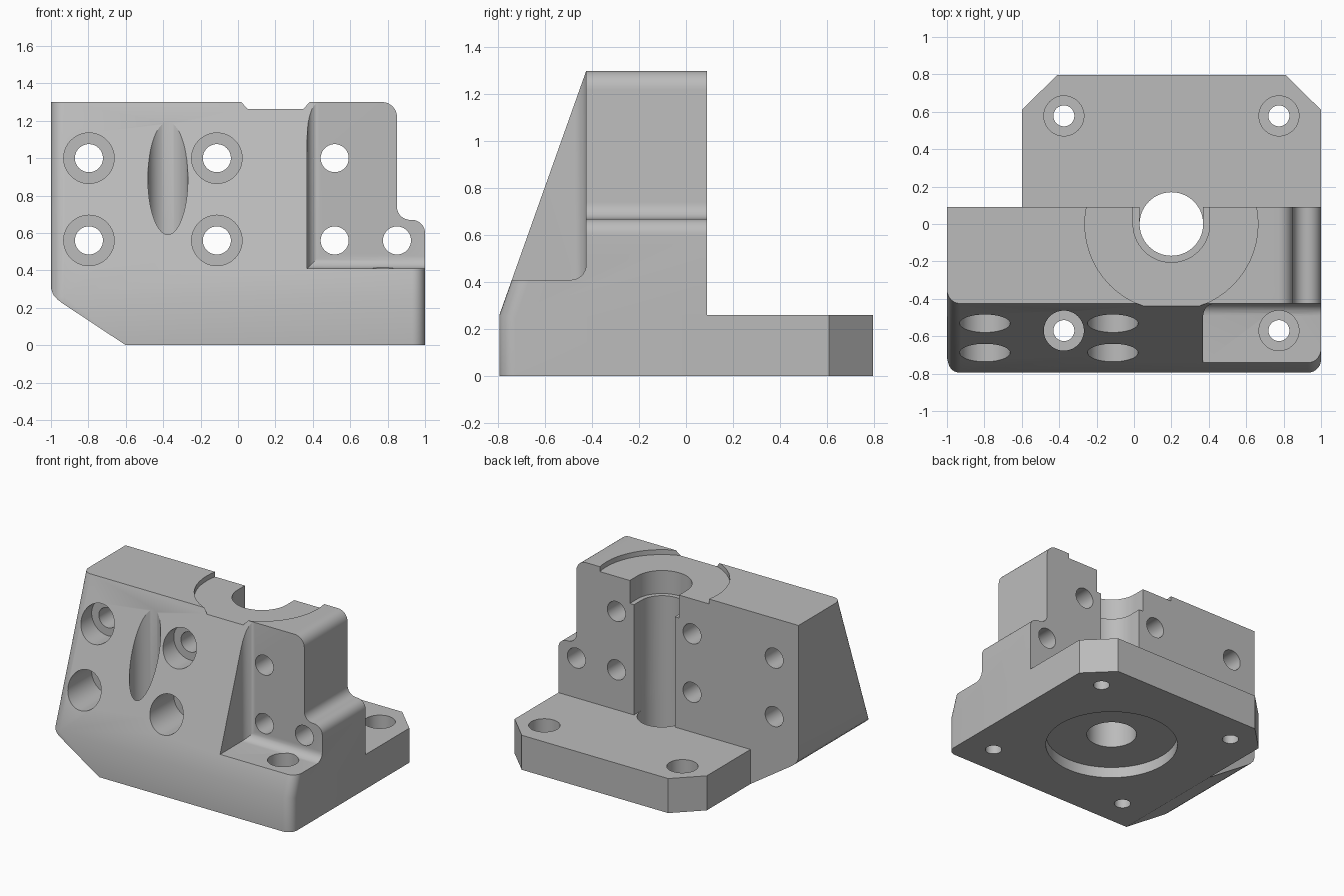
import bpy, bmesh, math
from mathutils import Vector

if "Cube" in bpy.data.objects:
    bpy.data.objects.remove(bpy.data.objects["Cube"], do_unlink=True)

grey = bpy.data.materials.new("machined grey")
grey.use_nodes = True
colour = (0.5, 0.5, 0.5, 1)
grey.diffuse_color = colour
grey.node_tree.nodes["Principled BSDF"].inputs["Base Color"].default_value = colour


def arc(cx, cy, r, a0, a1, n=8):
    """Points on an arc, angles in degrees."""
    steps = [math.radians(a0 + (a1 - a0) * i / n) for i in range(n + 1)]
    return [(cx + r * math.cos(a), cy + r * math.sin(a)) for a in steps]


def circle(cx, cy, r):
    return arc(cx, cy, r, 0, 360, 56)[:-1]


def prism(name, outline, axis, lo, hi, bevel=None, radius=0.07):
    """Extrude a 2D outline along an axis; optionally round the edges chosen by a rule."""
    place = {"x": lambda p, d: (d, p[0], p[1]),
             "y": lambda p, d: (p[0], d, p[1]),
             "z": lambda p, d: (p[0], p[1], d)}[axis]
    bm = bmesh.new()
    face = bm.faces.new([bm.verts.new(place(p, lo)) for p in outline])
    new = bmesh.ops.extrude_face_region(bm, geom=[face])["geom"]
    shift = Vector(place((0, 0), hi - lo))
    bmesh.ops.translate(bm, vec=shift, verts=[v for v in new if isinstance(v, bmesh.types.BMVert)])
    bmesh.ops.recalc_face_normals(bm, faces=bm.faces)
    if bevel:
        edges = [e for e in bm.edges if bevel(e.verts[0].co, e.verts[1].co)]
        bmesh.ops.bevel(bm, geom=edges, offset=radius, segments=7, profile=0.5, affect="EDGES")
        bmesh.ops.recalc_face_normals(bm, faces=bm.faces)
    mesh = bpy.data.meshes.new(name)
    bm.to_mesh(mesh)
    bm.free()
    mesh.materials.append(grey)
    obj = bpy.data.objects.new(name, mesh)
    bpy.context.collection.objects.link(obj)
    return obj


def combine(target, tool, operation="DIFFERENCE"):
    tool.hide_render = True
    mod = target.modifiers.new("combine", "BOOLEAN")
    mod.operation, mod.solver, mod.object = operation, "EXACT", tool
    bpy.context.view_layer.objects.active = target
    bpy.ops.object.modifier_apply(modifier=mod.name)
    bpy.data.objects.remove(tool, do_unlink=True)


FRONT, WALL, BACK, PLATE, TOP = -0.795, -0.425, 0.09, 0.26, 1.3
CX, CY = 0.2, 0.0

# Sloped body with rounded front corners
side = [(FRONT, 0), (FRONT, PLATE), (WALL, TOP), (BACK, TOP), (BACK, 0)]


def front_corner(a, b):
    return (abs(a.x - b.x) < 1e-4 and max(a.y, b.y) < WALL + 0.01
            and abs(a.z - b.z) > 0.1)


body = prism("bracket_body", side, "x", -1, 1, front_corner)

# Sloped underside at the right end
under = [(-1.2, -0.2), (-0.6 + 0.3, -0.2), (-0.6, 0)] + \
    [(-0.94, 0.225), (-0.967, 0.246), (-0.988, 0.27), (-1, 0.305), (-1.2, 0.305)]
combine(body, prism("under_cut", under, "y", -1, 0.5))

# Rounded step at the left end
step = arc(0.77, TOP - 0.08, 0.08, 90, 0) + arc(0.92, 0.74, 0.07, 180, 270) + \
    arc(0.93, 0.6, 0.07, 90, 0) + [(1.2, 0.6), (1.2, 1.5), (0.77, 1.5)]
combine(body, prism("step_cut", step, "y", -1, 0.5))

# Front pocket with filleted inner edges
pocket_plan = [(0.37, -1), (1.3, -1), (1.3, WALL), (0.37, WALL)]


def pocket_fillet(a, b):
    on_wall = abs(a.y - WALL) < 1e-4 and abs(b.y - WALL) < 1e-4
    on_floor = max(a.z, b.z) < 0.5
    on_side = max(a.x, b.x) < 0.5
    return on_wall and (on_floor or on_side)


combine(body, prism("pocket_cut", pocket_plan, "z", 0.41, 1.5, pocket_fillet, 0.065))

# Base plate with chamfered rear corners
plate = [(-0.6, 0), (1, 0), (1, 0.61), (0.81, 0.797), (-0.41, 0.797), (-0.6, 0.61)]
combine(body, prism("base_plate", plate, "z", 0, PLATE), "UNION")


# Open-backed bore, its wider mouth, and the round recesses above and below
def slot(r):
    return arc(CX, CY, r, 180, 360, 28) + [(CX + r, 0.4), (CX - r, 0.4)]


combine(body, prism("top_recess", circle(CX, CY, 0.463), "z", TOP - 0.037, 1.5))
combine(body, prism("bore_slot", slot(0.17), "z", PLATE, 1.5))
combine(body, prism("mouth_slot", slot(0.205), "z", 1.09, 1.5))
combine(body, prism("bore", circle(CX, CY, 0.17), "z", -0.2, 0.4))
combine(body, prism("bottom_recess", circle(CX, CY, 0.45), "z", -0.2, 0.08))

# Counterbored vertical bolt holes
for x in (-0.375, 0.775):
    for y in (-0.57, 0.578):
        combine(body, prism("bolt_head", circle(x, y, 0.107), "z", 0.12, 1.6))
        combine(body, prism("bolt_hole", circle(x, y, 0.056), "z", -0.2, 0.3))

# Counterbored horizontal holes through the slope
for x in (-0.797, -0.113):
    for z in (0.56, 1.0):
        combine(body, prism("screw_head", circle(x, z, 0.135), "y", -1, -0.41))
        combine(body, prism("screw_hole", circle(x, z, 0.075), "y", -0.6, 0.3))

# Plain horizontal holes in the pocket wall
for x, z in ((0.517, 1.0), (0.517, 0.56), (0.85, 0.56)):
    combine(body, prism("plain_hole", circle(x, z, 0.075), "y", -0.6, 0.3))

bpy.ops.object.select_all(action="DESELECT")
body.select_set(True)
bpy.context.view_layer.objects.active = body
bpy.ops.object.shade_smooth_by_angle(angle=math.radians(25))
